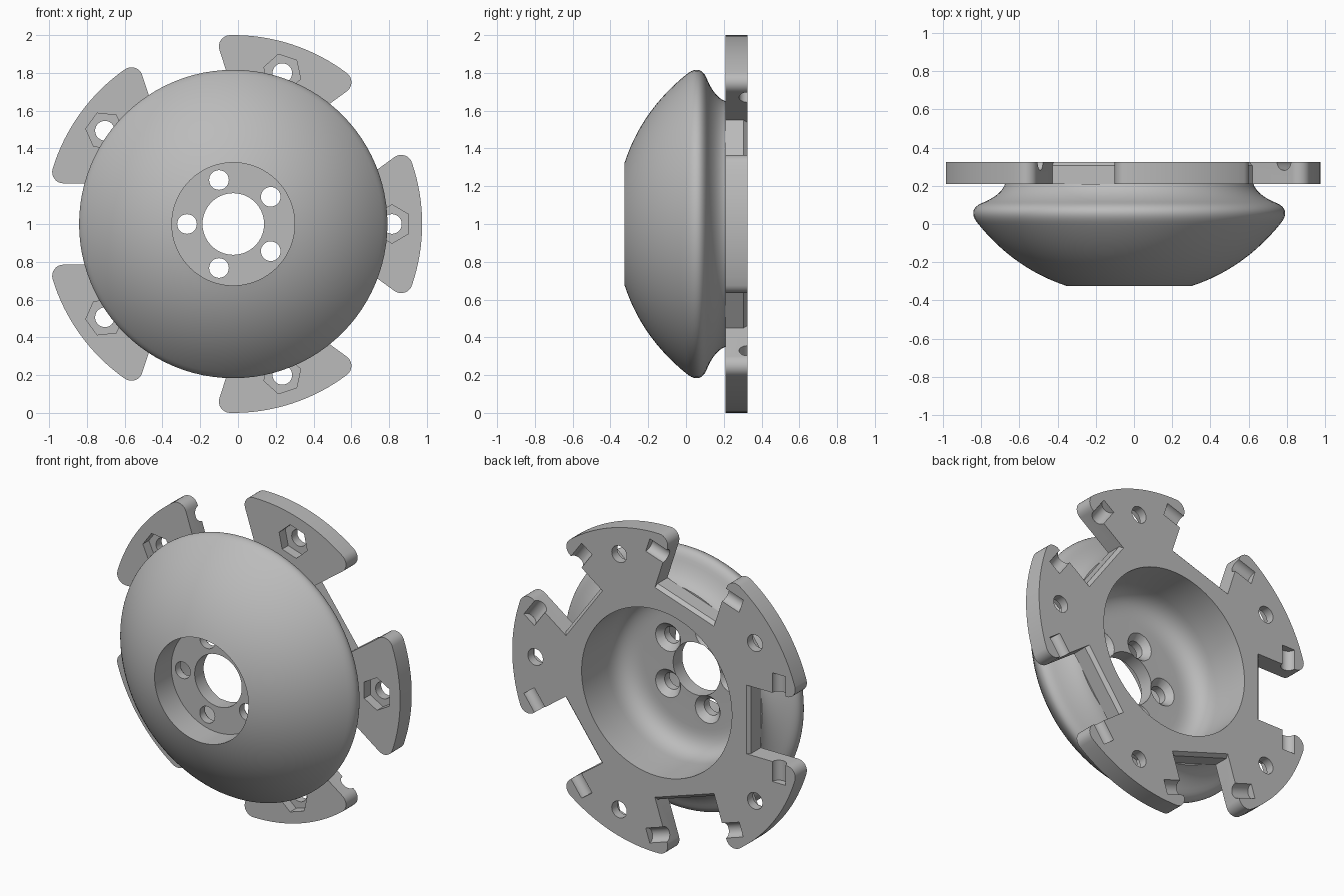
import bpy, bmesh
from math import sin, cos, pi, sqrt, atan2, radians
from mathutils import Vector

if "Cube" in bpy.data.objects:
    bpy.data.objects.remove(bpy.data.objects["Cube"])

CX, CZ = -0.025, 1.0        # axis of the wheel hub
FRONT, BACK = 0.21, 0.325   # flange faces
RIM, HALF, FLOOR = 1.0, 0.215, 0.64   # outer radius, notch half width, notch floor
STEP = radians(72)

metal = bpy.data.materials.new("grey_metal")
metal.use_nodes = True
metal.diffuse_color = (0.5, 0.5, 0.5, 1)
metal.node_tree.nodes["Principled BSDF"].inputs["Base Color"].default_value = (0.5, 0.5, 0.5, 1)


def place(u, v, y):
    return Vector((u + CX, y, v + CZ))


def turn(p, a):
    return (p[0] * cos(a) - p[1] * sin(a), p[0] * sin(a) + p[1] * cos(a))


def finish(name, bm):
    bmesh.ops.recalc_face_normals(bm, faces=bm.faces)
    mesh = bpy.data.meshes.new(name)
    bm.to_mesh(mesh)
    bm.free()
    ob = bpy.data.objects.new(name, mesh)
    bpy.context.collection.objects.link(ob)
    mesh.materials.append(metal)
    return ob


def add_loft(bm, layers):
    """Closed solid through outlines given as (points, y)."""
    rings = [[bm.verts.new(place(u, v, y)) for u, v in pts] for pts, y in layers]
    for a, b in zip(rings, rings[1:]):
        for i in range(len(a)):
            j = (i + 1) % len(a)
            bm.faces.new((a[i], a[j], b[j], b[i]))
    bm.faces.new(rings[0])
    bm.faces.new(rings[-1])


def ring(r, n, centre=(0, 0), start=0):
    return [(centre[0] + r * cos(start + 2 * pi * i / n),
             centre[1] + r * sin(start + 2 * pi * i / n)) for i in range(n)]


def cut(ob, bm):
    cutter = finish("cutter", bm)
    cutter.hide_render = True
    mod = ob.modifiers.new("cut", "BOOLEAN")
    mod.operation, mod.solver, mod.object = "DIFFERENCE", "EXACT", cutter
    bpy.context.view_layer.objects.active = ob
    bpy.ops.object.modifier_apply(modifier=mod.name)
    bpy.data.objects.remove(cutter)


def curve(a, c, b, n=10):
    return [((1 - t) ** 2 * Vector(a) + 2 * t * (1 - t) * Vector(c) + t * t * Vector(b))
            for t in [i / n for i in range(n + 1)]]


def smooth(ob):
    bpy.ops.object.select_all(action="DESELECT")
    ob.select_set(True)
    bpy.context.view_layer.objects.active = ob
    bpy.ops.object.shade_smooth_by_angle(angle=radians(25))


# Domed hub: one lathe profile with front recess, bore and rear cavity
profile = [(0.163, -0.16), (0.325, -0.16)]
profile += curve((0.325, -0.325), (0.60, -0.235), (0.79, 0.0), 16)
profile += curve((0.79, 0.0), (0.85, 0.072), (0.775, 0.108))[1:]
profile += curve((0.775, 0.108), (0.67, 0.15), (0.65, FRONT))[1:]
profile += curve((0.52, 0.08), (0.52, -0.07), (0.37, -0.07))
profile.insert(-11, (0.52, FRONT))
profile.append((0.163, -0.07))

SEG = 96
bm = bmesh.new()
rows = [[bm.verts.new(place(*turn((r, 0), 2 * pi * i / SEG), y)) for r, y in profile]
        for i in range(SEG)]
for i in range(SEG):
    a, b = rows[i], rows[(i + 1) % SEG]
    for k in range(len(profile)):
        m = (k + 1) % len(profile)
        bm.faces.new((a[k], a[m], b[m], b[k]))
hub = finish("domed_hub", bm)

# Bolt holes with conical seats on the inside
bm = bmesh.new()
for k in range(5):
    c = turn((0.245, 0), STEP * (k + 0.5))
    add_loft(bm, [(ring(0.052, 32, c), -0.2), (ring(0.052, 32, c), -0.11),
                  (ring(0.088, 32, c), -0.068)])
cut(hub, bm)
smooth(hub)


# Five-armed flange outline: straight notches between arms with rounded tips
def outline(floor):
    fr = 0.06
    s, t = sqrt((RIM - fr) ** 2 - (HALF + fr) ** 2), HALF + fr
    phi = atan2(t, s)
    half = [(floor, HALF)]
    for i in range(9):
        a = -pi / 2 + (phi + pi / 2) * i / 8
        half.append((s + fr * cos(a), t + fr * sin(a)))
    for i in range(1, 9):
        a = phi + (STEP / 2 - phi) * i / 8
        half.append((RIM * cos(a), RIM * sin(a)))
    mirrored = [(u, -v) for u, v in reversed(half[:-1])]
    return [turn(p, STEP * (k + 0.5)) for k in range(5) for p in mirrored + half]


bm = bmesh.new()
add_loft(bm, [(outline(FLOOR), FRONT), (outline(FLOOR), BACK - 0.02),
              (outline(FLOOR - 0.02), BACK)])
flange = finish("five_arm_flange", bm)

# Rear opening
bm = bmesh.new()
add_loft(bm, [(ring(0.52, SEG), FRONT - 0.1), (ring(0.52, SEG), BACK + 0.1)])
cut(flange, bm)

# Through holes, then hexagonal nut pockets on the front of each arm
for radius, sides, depth in ((0.052, 32, 0.3), (0.102, 6, 0.06)):
    bm = bmesh.new()
    for k in range(5):
        c = turn((0.84, 0), STEP * k)
        pts = ring(radius, sides, c, STEP * k + pi / 6)
        add_loft(bm, [(pts, FRONT - 0.05), (pts, FRONT + depth)])
    cut(flange, bm)

# Half-round pin grooves on the back, running across every notch
bm = bmesh.new()
for k in range(5):
    a = STEP * (k + 0.5)
    axis = Vector((-sin(a), 0, cos(a)))
    mat = axis.to_track_quat("Z", "Y").to_matrix().to_4x4()
    mat.translation = place(*turn((0.845, 0), a), BACK + 0.001)
    bmesh.ops.create_cone(bm, cap_ends=True, segments=32, radius1=0.045, radius2=0.045,
                          depth=2 * HALF + 0.25, matrix=mat)
cut(flange, bm)
smooth(flange)
